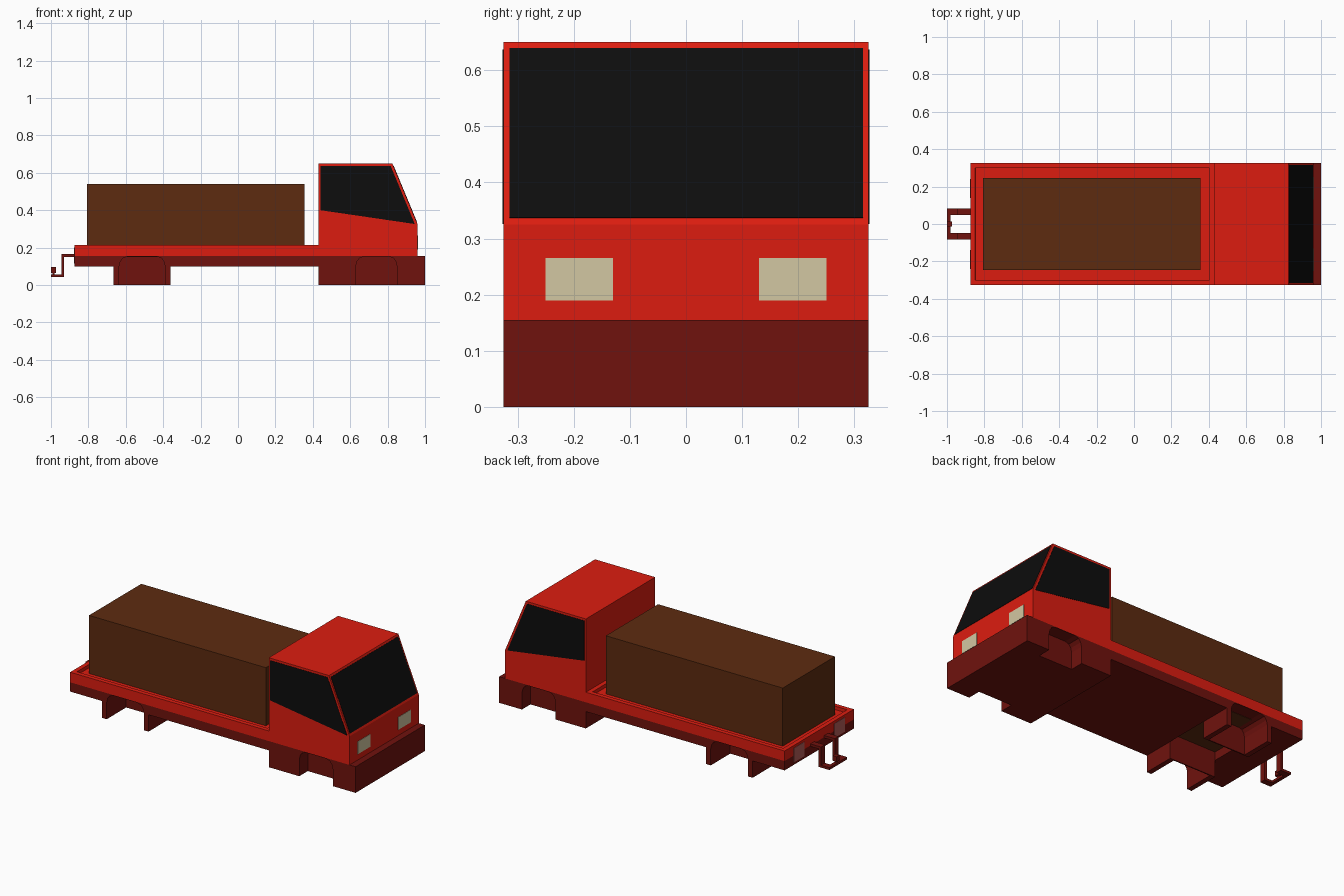
import bpy, bmesh

if "Cube" in bpy.data.objects:
    bpy.data.objects.remove(bpy.data.objects["Cube"])

def material(name, rgb):
    m = bpy.data.materials.new(name)
    m.diffuse_color = (*rgb, 1)
    m.use_nodes = True
    m.node_tree.nodes["Principled BSDF"].inputs["Base Color"].default_value = m.diffuse_color
    return m

RED = material("red_paint", (0.72, 0.012, 0.005))
DARK = material("dark_red", (0.16, 0.006, 0.004))
BROWN = material("brown_load", (0.11, 0.024, 0.005))
BLACK = material("dark_glass", (0.004, 0.004, 0.004))
CREAM = material("cream_lamp", (0.65, 0.57, 0.36))
PINK = material("tail_lamp", (0.45, 0.11, 0.10))

def prism(name, profile, y0, y1, mat=None):
    """Extrude an (x, z) profile from y0 to y1."""
    bm = bmesh.new()
    face = bm.faces.new([bm.verts.new((x, y0, z)) for x, z in profile])
    ext = bmesh.ops.extrude_face_region(bm, geom=[face])
    moved = [v for v in ext["geom"] if isinstance(v, bmesh.types.BMVert)]
    bmesh.ops.translate(bm, vec=(0, y1 - y0, 0), verts=moved)
    bmesh.ops.recalc_face_normals(bm, faces=bm.faces)
    mesh = bpy.data.meshes.new(name)
    bm.to_mesh(mesh)
    bm.free()
    ob = bpy.data.objects.new(name, mesh)
    bpy.context.collection.objects.link(ob)
    if mat:
        mesh.materials.append(mat)
    return ob

def box(name, x0, x1, y0, y1, z0, z1, mat=None):
    return prism(name, [(x0, z0), (x1, z0), (x1, z1), (x0, z1)], y0, y1, mat)

def cut(target, cutter):
    mod = target.modifiers.new("cut", "BOOLEAN")
    mod.operation, mod.solver, mod.object = "DIFFERENCE", "EXACT", cutter
    bpy.context.view_layer.objects.active = target
    bpy.ops.object.modifier_apply(modifier=mod.name)
    bpy.data.objects.remove(cutter)

W = 0.325    # half width
SIDES = (("left", 1), ("right", -1))

# Chassis: one side profile with rear fenders and front bumper block
chassis = prism("chassis", [
    (-0.875, 0.155), (-0.875, 0.10), (-0.665, 0.10), (-0.665, 0), (-0.36, 0),
    (-0.36, 0.10), (0.43, 0.10), (0.43, 0), (1.0, 0), (1.0, 0.155)], -W, W, DARK)

# Open channel between the rear fenders
cut(chassis, box("channel_cutter", -0.665, -0.36, -0.135, 0.135, -0.1, 0.2))

# Wheel wells with rounded upper corners
for x0, x1, depth in ((0.63, 0.85, 0.08), (-0.635, -0.39, 0.183)):
    half = [(0, -0.05), (0, 0.10), (0.006, 0.125), (0.02, 0.144), (0.045, 0.152)]
    arch = [(x0 + a, z) for a, z in half] + [(x1 - a, z) for a, z in reversed(half)]
    for side, s in SIDES:
        cut(chassis, prism("well_cutter", arch, s * (W - depth), s * (W + 0.05)))

# Flat bed with a raised rim
bed = box("flat_bed", -0.875, 0.43, -W, W, 0.155, 0.215, RED)
bm = bmesh.new()
bm.from_mesh(bed.data)
top = max(bm.faces, key=lambda f: f.calc_center_median().z)
bmesh.ops.inset_region(bm, faces=[top], thickness=0.037)
bmesh.ops.inset_region(bm, faces=[top], thickness=0.0005, depth=-0.02)
bm.to_mesh(bed.data)
bm.free()

# Cargo block
box("cargo", -0.807, 0.355, -0.245, 0.245, 0.15, 0.54, BROWN)

# Cab
prism("cab", [(0.43, 0.155), (0.96, 0.155), (0.96, 0.325),
              (0.825, 0.65), (0.43, 0.65)], -W, W, RED)

# Windscreen lying on the sloped front
def slope(t, off):
    return (0.96 - 0.135 * t + 0.923 * off, 0.325 + 0.325 * t + 0.384 * off)

prism("windscreen", [slope(0.035, -0.01), slope(0.035, 0.002),
                     slope(0.965, 0.002), slope(0.965, -0.01)], -0.315, 0.315, BLACK)

for side, s in SIDES:
    # Side windows and lamps
    prism(side + "_window", [(0.44, 0.40), (0.945, 0.326), (0.816, 0.637), (0.44, 0.637)],
          s * (W - 0.01), s * (W + 0.002), BLACK)
    box(side + "_headlamp", 0.95, 0.962, s * 0.13, s * 0.25, 0.19, 0.265, CREAM)
    box(side + "_tail_lamp", -0.877, -0.865, s * 0.14, s * 0.24, 0.115, 0.2, PINK)
    # Bent tow arms
    prism(side + "_tow_arm", [(-0.87, 0.165), (-0.945, 0.165), (-0.945, 0.057), (-1.0, 0.057),
                              (-1.0, 0.043), (-0.93, 0.043), (-0.93, 0.15), (-0.87, 0.15)],
          s * 0.047, s * 0.083, DARK)

# Tow crossbar and hitch
box("tow_crossbar", -1.0, -0.98, -0.05, 0.05, 0.043, 0.057, DARK)
box("hitch_stem", -0.992, -0.98, -0.007, 0.007, 0.05, 0.07, DARK)
box("hitch_head", -1.0, -0.972, -0.014, 0.014, 0.065, 0.095, DARK)
